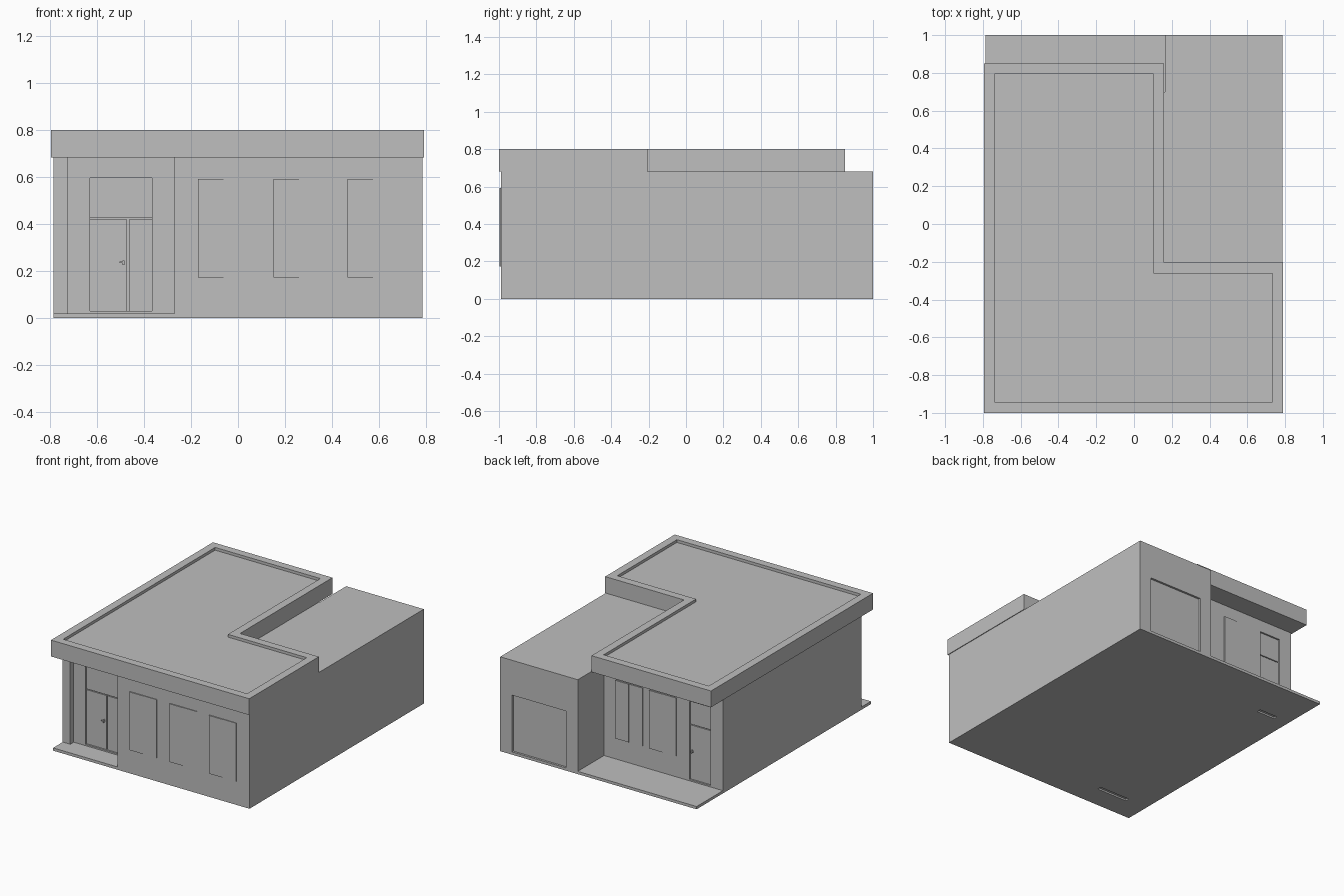
import bpy
import bmesh
from mathutils import Vector

default = bpy.data.objects.get("Cube")
if default:
    bpy.data.objects.remove(default, do_unlink=True)

# One plain grey for the whole building
GREY = (0.52, 0.52, 0.52, 1)
grey = bpy.data.materials.new("plain_grey")
grey.use_nodes = True
grey.diffuse_color = GREY
grey.node_tree.nodes["Principled BSDF"].inputs["Base Color"].default_value = GREY


def finish(name, bm):
    bmesh.ops.recalc_face_normals(bm, faces=bm.faces)
    mesh = bpy.data.meshes.new(name)
    bm.to_mesh(mesh)
    bm.free()
    mesh.materials.append(grey)
    obj = bpy.data.objects.new(name, mesh)
    bpy.context.collection.objects.link(obj)
    return obj


def box(name, x, y, z):
    """Box from three (low, high) ranges."""
    bm = bmesh.new()
    bmesh.ops.create_cube(bm, size=1)
    for v in bm.verts:
        v.co = Vector([(r[0] + r[1]) / 2 + c * abs(r[1] - r[0])
                       for r, c in zip((x, y, z), v.co)])
    return finish(name, bm)


def prism(name, outline, z0, z1, lip=0, sink=0):
    """Upright prism, optionally with a raised lip around its top."""
    bm = bmesh.new()
    base = bm.faces.new([bm.verts.new((x, y, z0)) for x, y in outline])
    ext = bmesh.ops.extrude_face_region(bm, geom=[base], use_keep_orig=True)["geom"]
    bmesh.ops.translate(bm, vec=(0, 0, z1 - z0),
                        verts=[g for g in ext if isinstance(g, bmesh.types.BMVert)])
    bmesh.ops.recalc_face_normals(bm, faces=bm.faces)
    if lip:
        top = [f for f in bm.faces if f.normal.z > 0.9]
        bmesh.ops.inset_region(bm, faces=top, thickness=lip, use_even_offset=True)
        deck = bmesh.ops.extrude_discrete_faces(bm, faces=top)["faces"]
        bmesh.ops.translate(bm, vec=(0, 0, -sink), verts=deck[0].verts)
    return finish(name, bm)


def cut(target, x, y, z):
    """Remove a box-shaped volume from the target."""
    cutter = box("cutter", x, y, z)
    cutter.hide_render = True
    mod = target.modifiers.new("cut", 'BOOLEAN')
    mod.operation = 'DIFFERENCE'
    mod.solver = 'EXACT'
    mod.object = cutter
    bpy.context.view_layer.update()
    graph = bpy.context.evaluated_depsgraph_get()
    mesh = bpy.data.meshes.new_from_object(target.evaluated_get(graph))
    target.modifiers.clear()
    target.data = mesh
    bpy.data.objects.remove(cutter, do_unlink=True)


# Levels and wall planes
SLAB, EAVE, TOP = 0.02, 0.682, 0.8
LEFT, RIGHT = -0.785, 0.785
FRONT, BACK = -0.99, 1.0
PORCH, TERRACE = -0.84, 0.70

# Ground slab, also forming the porch and terrace floors
slab = box("ground_slab", (LEFT, RIGHT), (FRONT, BACK), (0, SLAB))

# Walls with recessed porch, rear terrace and projecting garage
walls = prism("walls", [
    (LEFT, -0.88), (-0.725, -0.88), (-0.725, PORCH), (-0.27, PORCH),
    (-0.27, FRONT), (RIGHT, FRONT), (RIGHT, BACK), (0.165, BACK),
    (0.165, TERRACE), (LEFT, TERRACE)], SLAB, EAVE)

# L-shaped roof with a shallow lip
prism("roof", [(-0.795, -1), (0.79, -1), (0.79, -0.205), (0.16, -0.205),
               (0.16, 0.85), (-0.795, 0.85)], EAVE, TOP, lip=0.057, sink=0.02)

# Garage door, set into the back wall
cut(walls, (0.26, 0.69), (BACK - 0.015, BACK + 0.1), (SLAB, 0.43))


def window(name, x0, x1, wall, out):
    """Two thin leaves, the one on the viewer's left standing prouder."""
    mid = (x0 + x1) / 2
    for side, a, b in (("a", x0, mid), ("b", mid, x1)):
        proud = 0.008 if (side == "a") == (out < 0) else 0.005
        ys = sorted((wall - out * 0.005, wall + out * proud))
        box(f"{name}_leaf_{side}", (a, b), ys, (0.172, 0.592))


for i, x in enumerate((-0.17, 0.15, 0.465)):
    window(f"front_window_{i + 1}", x, x + 0.217, FRONT, -1)
for i, x in enumerate((-0.145, -0.415)):
    window(f"back_window_{i + 1}", x, x + 0.215, TERRACE, 1)


def door(name, x0, x1, splits, wall, out, handle_x):
    """Recessed opening with a transom, door panels and a lever handle."""
    cut(walls, (x0, x1), sorted((wall - out * 0.02, wall + out * 0.03)), (0.03, 0.595))
    cut(slab, (x0 + 0.01, x1 - 0.01),
        sorted((wall - out * 0.045, wall - out * 0.015)), (-0.1, 0.012))
    ys = sorted((wall - out * 0.025, wall - out * 0.012))
    box(name + "_transom", (x0, x1), ys, (0.426, 0.595))
    for i, (a, b) in enumerate(splits):
        box(f"{name}_panel_{i + 1}", (a, b), ys, (0.03, 0.42))
    # Handle: stem and lever
    face = wall - out * 0.012
    box(name + "_handle_stem", (handle_x - 0.004, handle_x + 0.004),
        sorted((face, face + out * 0.018)), (0.226, 0.244))
    box(name + "_handle_lever", (handle_x - 0.016, handle_x + 0.004),
        sorted((face + out * 0.012, face + out * 0.018)), (0.234, 0.24))


door("front_door", -0.63, -0.365, [(-0.63, -0.472), (-0.464, -0.365)],
     PORCH, -1, -0.487)
door("back_door", -0.685, -0.517, [(-0.685, -0.517)], TERRACE, 1, -0.535)
